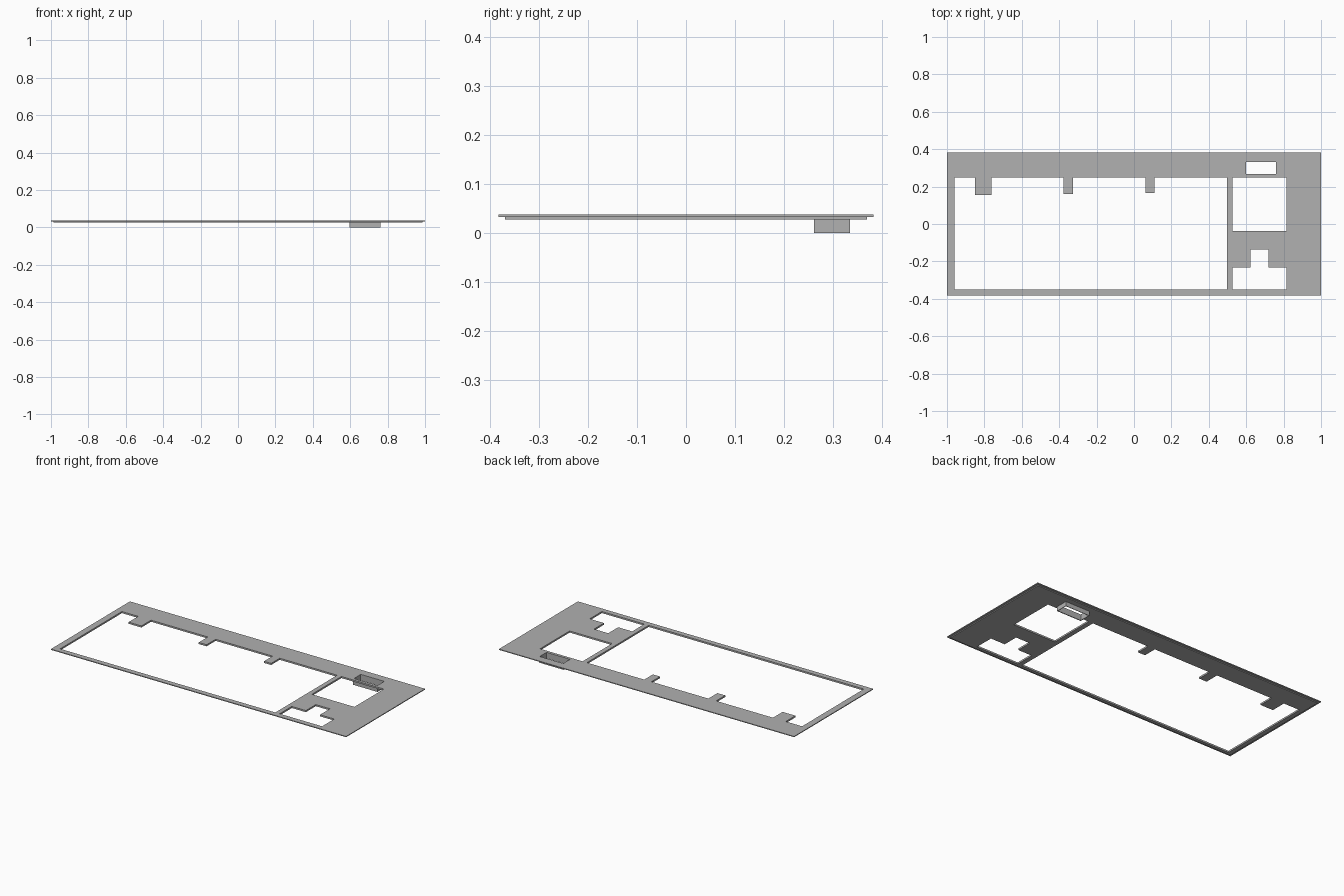
import bpy
import bmesh

cube = bpy.data.objects.get("Cube")
if cube:
    bpy.data.objects.remove(cube, do_unlink=True)

grey = bpy.data.materials.new("plain grey")
grey.use_nodes = True
colour = (0.44, 0.44, 0.44, 1)
grey.diffuse_color = colour
grey.node_tree.nodes["Principled BSDF"].inputs["Base Color"].default_value = colour


def rect(x0, x1, y0, y1):
    return [(x0, y0), (x1, y0), (x1, y1), (x0, y1)]


def sheet(name, loops, z0, z1):
    """Extrude an outline with holes from z0 to z1."""
    curve = bpy.data.curves.new(name, "CURVE")
    curve.dimensions = "2D"
    curve.fill_mode = "BOTH"
    curve.extrude = (z1 - z0) / 2
    for loop in loops:
        spline = curve.splines.new("POLY")
        spline.points.add(len(loop) - 1)
        for point, (x, y) in zip(spline.points, loop):
            point.co = (x, y, 0, 1)
        spline.use_cyclic_u = True
    obj = bpy.data.objects.new(name, curve)
    bpy.context.collection.objects.link(obj)
    bpy.ops.object.select_all(action="DESELECT")
    obj.select_set(True)
    bpy.context.view_layer.objects.active = obj
    bpy.ops.object.convert(target="MESH")
    obj = bpy.context.view_layer.objects.active
    # Weld the caps to the walls and set the height
    bm = bmesh.new()
    bm.from_mesh(obj.data)
    bmesh.ops.remove_doubles(bm, verts=bm.verts, dist=0.0001)
    bmesh.ops.translate(bm, verts=bm.verts, vec=(0, 0, (z0 + z1) / 2))
    bmesh.ops.recalc_face_normals(bm, faces=bm.faces)
    for face in bm.faces:
        face.smooth = False
    bm.to_mesh(obj.data)
    bm.free()
    obj.data.materials.clear()
    obj.data.materials.append(grey)
    return obj


# Main window with three tabs hanging from its back edge
back, front = 0.248, -0.35
main_window = [(-0.96, back), (-0.96, front), (0.498, front), (0.498, back)]
for x0, x1, tip in [(0.061, 0.109, 0.165), (-0.378, -0.325, 0.16), (-0.85, -0.763, 0.155)]:
    main_window += [(x1, back), (x1, tip), (x0, tip), (x0, back)]

# Side windows and the slot opening
left, right = 0.527, 0.815
square_window = rect(left, right, -0.038, back)
notched_window = [(left, front), (right, front), (right, -0.232), (0.718, -0.232),
                  (0.718, -0.136), (0.622, -0.136), (0.622, -0.232), (left, -0.232)]
slot = rect(0.599, 0.759, 0.266, 0.332)
holes = [main_window, square_window, notched_window, slot]

# Wide top plate, recessed lower plate, and the open sleeve below the slot
sheet("top_plate", [rect(-1, 1, -0.382, 0.382)] + holes, 0.032, 0.037)
sheet("lower_plate", [rect(-0.987, 0.987, -0.369, 0.369)] + holes, 0.027, 0.032)
sheet("slot_sleeve", [rect(0.595, 0.762, 0.261, 0.335), slot], 0, 0.027)
